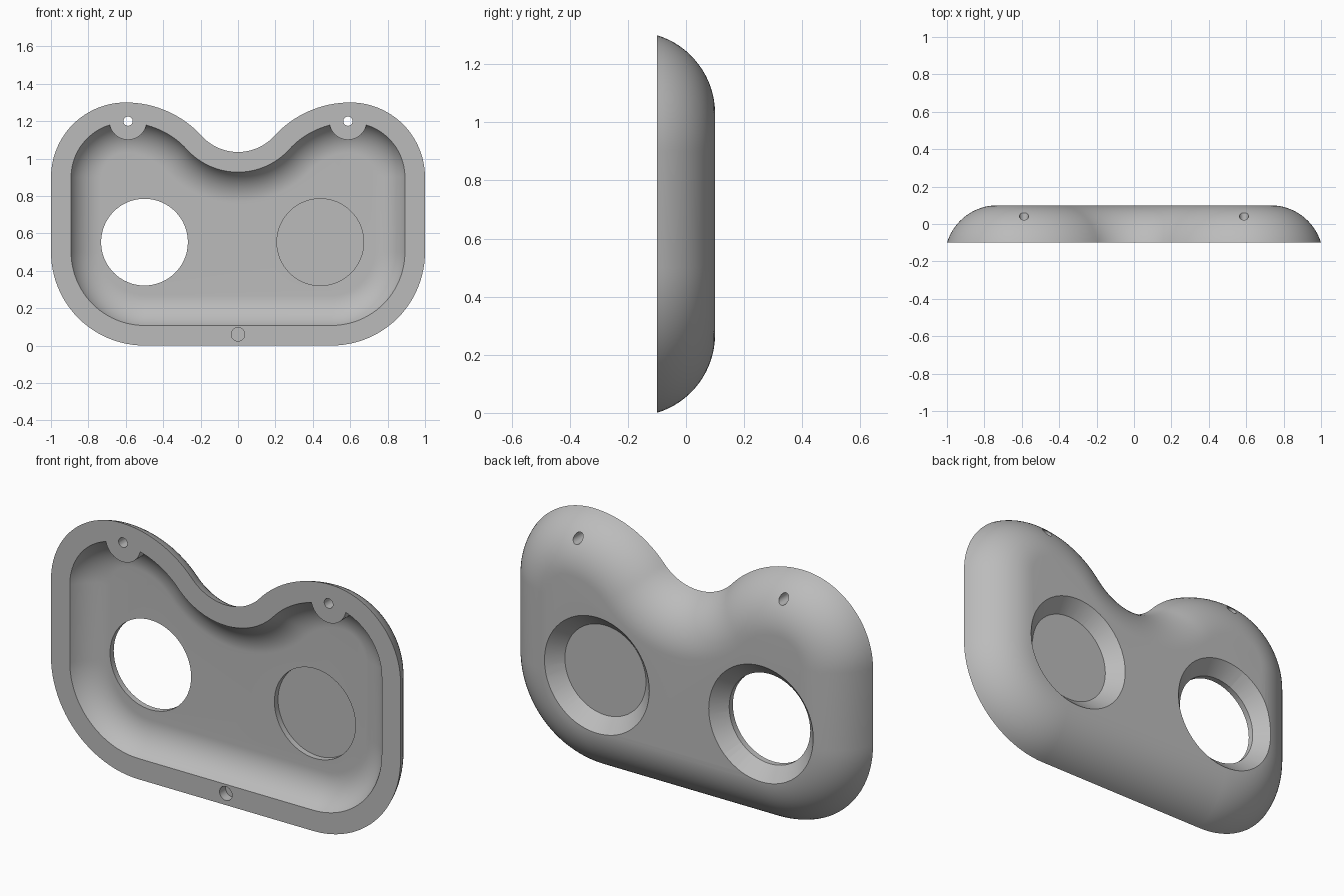
import bpy, bmesh
from math import sin, cos, pi, asin, atan2, hypot
from mathutils import Matrix, Vector

if "Cube" in bpy.data.objects:
    bpy.data.objects.remove(bpy.data.objects["Cube"], do_unlink=True)

grey = bpy.data.materials.new("light grey")
grey.use_nodes = True
COLOUR = (0.5, 0.5, 0.5, 1)
grey.diffuse_color = COLOUR
grey.node_tree.nodes["Principled BSDF"].inputs["Base Color"].default_value = COLOUR

FRONT, BACK = -0.1, 0.1
EDGE = 0.27                       # width of the rounded border
ROUND = 0.282                     # radius of the rounded border
WALL = 0.1


def arc(cx, cz, r, a0, a1, n, side=1):
    """Points with outward normals; side is -1 on a hollow arc."""
    out = []
    for i in range(n + 1):
        a = a0 + (a1 - a0) * i / n
        d = Vector((cos(a), sin(a)))
        out.append((Vector((cx, cz)) + d * r, d * side))
    return out


def outline():
    """Right half from bottom to the middle of the dip, then its mirror."""
    lobe_x, lobe_r, dip_r, top, dip_z = 0.6, 0.55, 0.262, 1.3, 1.035
    lobe_z, dip_c = top - lobe_r, dip_z + dip_r
    t = atan2(dip_c - lobe_z, -lobe_x)
    half = arc(0.5, 0.5, 0.5, -pi / 2, 0, 24)
    half += arc(lobe_x, 0.9, 0.4, 0, pi / 2, 24)
    half += arc(lobe_x, lobe_z, lobe_r, pi / 2, t, 16)[1:]
    half += arc(0, dip_c, dip_r, t - pi, -pi / 2, 16, -1)[1:]
    flip = Vector((-1, 1))
    return half + [(p * flip, n * flip) for p, n in reversed(half[:-1])]


def to_object(bm, name):
    bmesh.ops.recalc_face_normals(bm, faces=bm.faces)
    mesh = bpy.data.meshes.new(name)
    bm.to_mesh(mesh)
    bm.free()
    mesh.materials.append(grey)
    ob = bpy.data.objects.new(name, mesh)
    bpy.context.collection.objects.link(ob)
    return ob


def tray(name, r, extend=0):
    """Outline lofted along a rounded edge profile of radius r."""
    centre_y = BACK - ROUND
    start = asin((FRONT - centre_y) / r)
    steps = 16
    profile = []
    for i in range(steps + 1):
        a = start + (pi / 2 - start) * i / steps
        profile.append((EDGE - r * cos(a), centre_y + r * sin(a)))
    if extend:
        profile.insert(0, (profile[0][0], FRONT - extend))
    bm = bmesh.new()
    rings = [[bm.verts.new((p.x - n.x * off, y, p.y - n.y * off))
              for p, n in outline()] for off, y in profile]
    for a, b in zip(rings, rings[1:]):
        for i in range(len(a)):
            j = (i + 1) % len(a)
            bm.faces.new((a[i], a[j], b[j], b[i]))
    bm.faces.new(rings[0])
    bm.faces.new(rings[-1])
    return to_object(bm, name)


def rod(name, x, z, y0, y1, r0, r1, sides=64):
    """Cylinder or cone lying along y."""
    bm = bmesh.new()
    bmesh.ops.create_cone(bm, cap_ends=True, segments=sides, radius1=r0, radius2=r1,
                          depth=y1 - y0,
                          matrix=Matrix.Translation((x, (y0 + y1) / 2, z))
                          @ Matrix.Rotation(-pi / 2, 4, 'X'))
    return to_object(bm, name)


def cut(target, cutter):
    mod = target.modifiers.new("cut", 'BOOLEAN')
    mod.operation, mod.solver, mod.object = 'DIFFERENCE', 'EXACT', cutter
    bpy.context.view_layer.objects.active = target
    bpy.ops.object.modifier_apply(modifier=mod.name)
    bpy.data.objects.remove(cutter, do_unlink=True)


# Rounded shell, hollow at the front, with two screw bosses left standing
shell = tray("face_plate_shell", ROUND)
cavity = tray("cavity", ROUND - WALL, 0.05)
for x in (-0.588, 0.588):
    cut(cavity, rod("boss", x, 1.2, FRONT, 0.05, 0.1, 0.1, 48))
cut(shell, cavity)

# Screw holes through the bosses, blind hole in the lower rim
for x in (-0.588, 0.588):
    cut(shell, rod("screw_hole", x, 1.2, -0.2, 0.2, 0.025, 0.025, 24))
cut(shell, rod("blind_hole", 0, 0.06, -0.2, -0.05, 0.036, 0.036, 32))

# Round openings, flared towards the back
LIP, FLARE = 0.03, 0.30
for x in (-0.5, 0.44):
    cut(shell, rod("opening", x, 0.553, -0.2, 0.2, 0.232, 0.232))
    slope = (FLARE - 0.232) / (BACK - LIP)
    cut(shell, rod("flare", x, 0.553, LIP, 0.14, 0.232, 0.232 + slope * (0.14 - LIP)))

bpy.ops.object.select_all(action='DESELECT')
shell.select_set(True)
bpy.context.view_layer.objects.active = shell
bpy.ops.object.shade_smooth_by_angle(angle=pi / 6)
